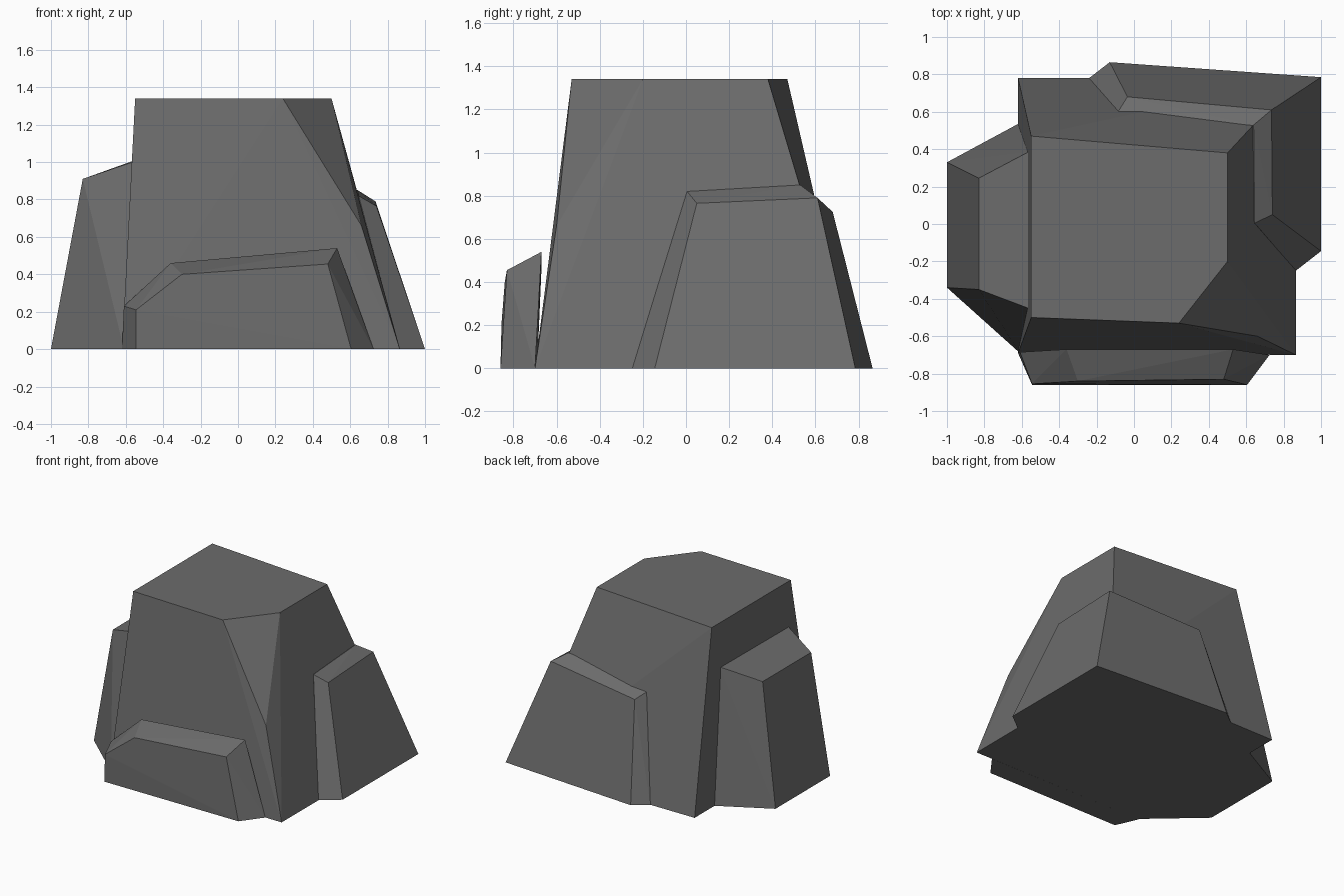
import bpy, bmesh, math

if "Cube" in bpy.data.objects:
    bpy.data.objects.remove(bpy.data.objects["Cube"])

stone = bpy.data.materials.new("grey stone")
stone.diffuse_color = (0.15, 0.15, 0.15, 1)
stone.use_nodes = True
stone.node_tree.nodes["Principled BSDF"].inputs["Base Color"].default_value = stone.diffuse_color


def chunk(name, corners):
    """Flat-faced stone block: the convex hull of its corner points."""
    bm = bmesh.new()
    for c in corners:
        bm.verts.new(c)
    hull = bmesh.ops.convex_hull(bm, input=bm.verts[:])
    loose = {g for g in hull["geom_interior"] + hull["geom_unused"]
             if isinstance(g, bmesh.types.BMVert)}
    bmesh.ops.delete(bm, geom=list(loose), context='VERTS')
    bmesh.ops.dissolve_limit(bm, angle_limit=math.radians(0.5),
                             verts=bm.verts[:], edges=bm.edges[:])
    bmesh.ops.recalc_face_normals(bm, faces=bm.faces[:])
    mesh = bpy.data.meshes.new(name)
    bm.to_mesh(mesh)
    bm.free()
    mesh.materials.append(stone)
    bpy.context.collection.objects.link(bpy.data.objects.new(name, mesh))


def at(z, *points):
    return [(x, y, z) for x, y in points]


# Tapered main boulder with a chipped front right corner
chunk("main_boulder",
      at(1.34, (-0.55, 0.47), (0.50, 0.38), (0.50, -0.20), (0.24, -0.53), (-0.55, -0.50))
      + at(0.66, (0.66, -0.60))
      + at(0, (-0.62, 0.78), (0.87, 0.78), (0.865, -0.70), (-0.62, -0.69)))

# Low slab leaning on the front
chunk("front_slab", [
    (-0.545, -0.86, 0), (-0.545, -0.855, 0.21), (-0.30, -0.84, 0.40),
    (0.48, -0.83, 0.455), (0.605, -0.86, 0),
    (-0.62, -0.69, 0), (-0.61, -0.685, 0.23), (-0.36, -0.67, 0.46),
    (0.53, -0.67, 0.54), (0.725, -0.70, 0)])

# Slab wrapping the back right corner
chunk("back_right_slab", [
    (1.0, -0.145, 0), (1.0, 0.785, 0), (-0.13, 0.865, 0),
    (0.74, 0.05, 0.765), (0.735, 0.61, 0.79), (-0.035, 0.68, 0.725),
    (0.865, -0.25, 0), (0.645, 0.005, 0.82), (0.64, 0.53, 0.85),
    (-0.11, 0.56, 0.79), (-0.24, 0.78, 0)])

# Tall slab on the left
chunk("left_slab", [
    (-1.0, 0.33, 0), (-1.0, -0.34, 0), (-0.83, 0.245, 0.91), (-0.83, -0.35, 0.91),
    (-0.565, 0.385, 1.005), (-0.565, -0.45, 1.0), (-0.62, 0.535, 0), (-0.61, -0.69, 0)])
